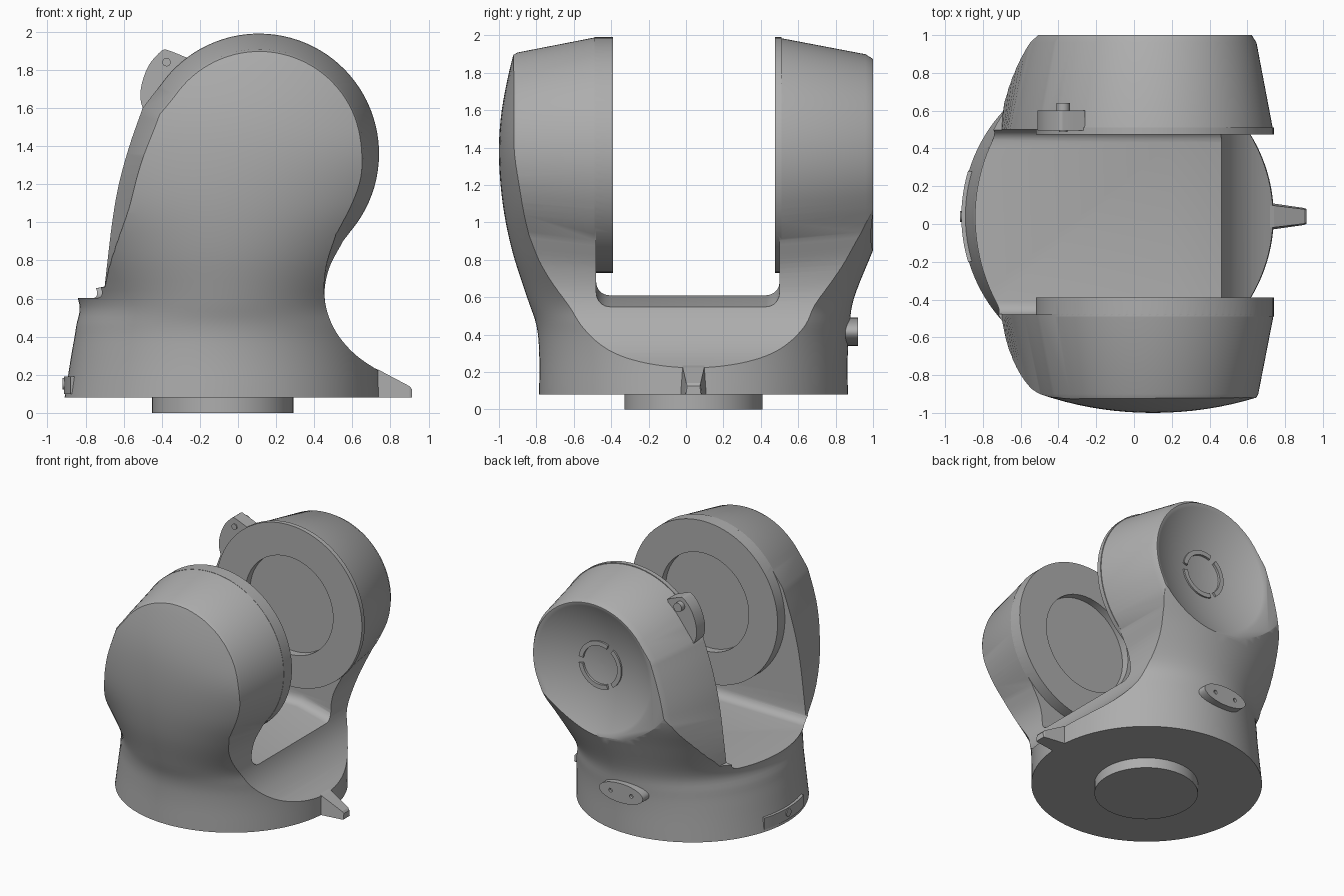
import bpy, bmesh, math
from mathutils import Vector

cube = bpy.data.objects.get("Cube")
if cube:
    bpy.data.objects.remove(cube, do_unlink=True)

grey = bpy.data.materials.new("plain grey")
grey.use_nodes = True
grey.diffuse_color = (0.42, 0.42, 0.42, 1)
grey.node_tree.nodes["Principled BSDF"].inputs["Base Color"].default_value = (0.42, 0.42, 0.42, 1)

HX, HZ, HR = 0.11, 1.36, 0.63      # head centre and radius
BX, BY = -0.085, 0.04              # base centre


def spline(pts, n):
    """Smooth curve through points of any dimension."""
    pts = [Vector(p) for p in pts]
    pts = [2 * pts[0] - pts[1]] + pts + [2 * pts[-1] - pts[-2]]
    out = []
    for a, b, c, d in zip(pts, pts[1:], pts[2:], pts[3:]):
        for i in range(n):
            t = i / n
            out.append(b + (c - a) * (t / 2) + (2 * a - 5 * b + 4 * c - d) * (t * t / 2)
                       + (3 * b - a - 3 * c + d) * (t ** 3 / 2))
    return out + [pts[-2]]


def loft(name, rings):
    """Closed solid skinned over rings of equal length."""
    bm = bmesh.new()
    rows = [[bm.verts.new(p) for p in ring] for ring in rings]
    n = len(rows[0])
    for r, s in zip(rows, rows[1:]):
        for i in range(n):
            bm.faces.new((r[i], r[(i + 1) % n], s[(i + 1) % n], s[i]))
    bm.faces.new(rows[0])
    bm.faces.new(rows[-1])
    bmesh.ops.recalc_face_normals(bm, faces=bm.faces)
    mesh = bpy.data.meshes.new(name)
    bm.to_mesh(mesh)
    bm.free()
    ob = bpy.data.objects.new(name, mesh)
    bpy.context.collection.objects.link(ob)
    mesh.materials.append(grey)
    return ob


def prism_y(name, outline, y0, y1):
    return loft(name, [[(x, y, z) for x, z in outline] for y in (y0, y1)])


def circle(x, z, r, n=72, rz=None):
    rz = rz or r
    return [(x + r * math.cos(math.tau * i / n), z + rz * math.sin(math.tau * i / n)) for i in range(n)]


def arc_band(name, c, r0, r1, a0, a1, h0, h1, upright=True, n=16):
    """Curved bar around a vertical axis, or around a y axis."""
    rings = []
    for i in range(n + 1):
        a = math.radians(a0 + (a1 - a0) * i / n)
        quad = ((r0, h0), (r1, h0), (r1, h1), (r0, h1))
        ring = [(c[0] + r * math.cos(a), c[1] + r * math.sin(a), h) for r, h in quad]
        rings.append(ring if upright else [(x, h, z) for x, z, h in ring])
    return loft(name, rings)


def combine(target, tool, operation):
    mod = target.modifiers.new("cut", 'BOOLEAN')
    mod.operation, mod.object, mod.solver = operation, tool, 'EXACT'
    bpy.context.view_layer.objects.active = target
    bpy.ops.object.modifier_apply(modifier=mod.name)
    bpy.data.objects.remove(tool, do_unlink=True)


def smooth(ob, angle=28):
    bpy.ops.object.select_all(action='DESELECT')
    ob.select_set(True)
    bpy.context.view_layer.objects.active = ob
    bpy.ops.object.shade_smooth_by_angle(angle=math.radians(angle))


# Body: round base swelling into broad arms (z, centre x, half width, front y, back y)
rows = spline([(.08, -.085, .825, -.785, .865), (.3, -.07, .805, -.785, .865),
               (.45, -.055, .795, -.80, .875), (.6, -.04, .80, -.85, .90),
               (.85, 0, 1.0, -.93, 1.0), (1.1, .05, 1.25, -.98, 1.1),
               (1.36, .1, 1.4, -1, 1.14), (1.6, .1, 1.4, -.985, 1.14),
               (1.87, .1, 1.4, -.93, 1.14), (2.05, .1, 1.4, -.87, 1.14)], 5)
rings = []
for z, cx, half, front, back in rows:
    ring = []
    for i in range(128):
        a = math.tau * i / 128
        depth = back - BY if math.sin(a) > 0 else BY - front
        ring.append((cx + half * math.cos(a), BY + depth * math.sin(a), z))
    rings.append(ring)
body = loft("yoke_body", rings)

# Front outline of the arms, tapering outwards
outline = [(1.05, 0)]
outline += [tuple(p) for p in spline([(.95, .1), (.74, .22), (.6, .32), (.5, .45),
                                      (.455, .6), (.475, .75), (.55, .9)], 6)]
for i in range(49):
    a = math.radians(-35 + 180 * i / 48)
    outline.append((HX + HR * math.cos(a), HZ + HR * math.sin(a)))
outline += [tuple(p) for p in spline([(-.5, 1.6), (-.57, 1.4), (-.625, 1.2), (-.66, 1.0), (-.69, .75)], 5)]
outline += [(-.70, .66), (-1, .62), (-1.05, 0)]


def tapered(y, s):
    ring = []
    for x, z in outline:
        t = min(max((z - .5) / .6, 0), 1)
        k = 1 + (s - 1) * t * t * (3 - 2 * t)
        ring.append((HX + (x - HX) * k, y, HZ + (z - HZ) * k))
    return ring


arms = loft("arm_outline", [tapered(y, s) for y, s in
                            ((-1.02, .77), (-.9, .87), (-.48, 1), (.48, 1), (.96, .855), (1.0, .815))])
combine(body, arms, 'INTERSECT')

# Gap between the arms, with a rounded floor
gap = prism_y("gap", [(-1.3, .6), (.2, .61), (.5, .54), (1.3, .3), (1.3, 2.3), (-1.3, 2.3)], -.48, .5)
bm = bmesh.new()
bm.from_mesh(gap.data)
edges = [e for e in bm.edges if all(v.co.z < 1 for v in e.verts)
         and abs(e.verts[0].co.y - e.verts[1].co.y) < .01]
bmesh.ops.bevel(bm, geom=edges, offset=.07, segments=5, profile=.5, affect='EDGES')
bm.to_mesh(gap.data)
bm.free()
combine(body, gap, 'DIFFERENCE')

# Round inner pads with shallow recesses
for inner, outer, side in ((-.39, -.49, -1), (.475, .51, 1)):
    combine(body, prism_y("pad", circle(HX, HZ, HR, 96), inner, outer), 'UNION')
    combine(body, prism_y("recess", circle(HX, HZ, .38), inner - side * .1, inner + side * .06), 'DIFFERENCE')

# Concave dish on the back arm
dish_rings = []
for i in range(13):
    r = .64 * (1 - i / 12) + .004
    y = 2.024 - math.sqrt(1.144 ** 2 - r * r)
    dish_rings.append([(x, y, z) for x, z in circle(HX, HZ, r, 96)])
dish_rings.insert(0, [(x, 1.3, z) for x, z in circle(HX, HZ, .64, 96)])
combine(body, loft("dish", dish_rings), 'DIFFERENCE')
smooth(body)

# Ring segments in the dish
for k in range(3):
    arc_band(f"dish_ring_{k + 1}", (HX, HZ), .15, .185, 120 * k + 8, 120 * k + 112, .86, .908, False)

# Foot under the base
foot = loft("foot", [[(x, y, z) for x, y in circle(-.08, BY, .37)] for z in (0, .1)])
smooth(foot)

# Pointer on the base
loft("pointer", [[(x, BY - w, .08), (x, BY + w, .08), (x, BY + w * .85, h), (x, BY - w * .85, h)]
                 for x, w, h in ((.6, .075, .28), (.74, .068, .225), (.9, .045, .14), (.912, .04, .125))])

# Curved plate and knob opposite the pointer
smooth(arc_band("base_plate", (BX, BY), .79, .829, 163, 197, .1, .19))
knob = loft("base_knob", [[(x, BY + u, .152 + v) for u, v in circle(0, 0, .03, 20)] for x in (-.85, -.92)])
smooth(knob)

# Oval button with two screw holes on the back
button = prism_y("oval_button", circle(-.08, .415, .19, 48, .075), .8, .92)
for dx in (-.09, .09):
    combine(button, prism_y("hole", circle(-.08 + dx, .415, .015, 16), .9, .95), 'DIFFERENCE')
smooth(button)

# Catch on the back arm, with its pin
catch = prism_y("catch", spline([(-.3, 1.7), (-.44, 1.55), (-.5, 1.6), (-.51, 1.7), (-.47, 1.82),
                                 (-.4, 1.9), (-.36, 1.9), (-.26, 1.86)], 4), .495, .6)
smooth(catch)
smooth(prism_y("catch_pin", circle(-.375, 1.84, .035, 20), .55, .64))
smooth(prism_y("catch_pin_front", circle(-.375, 1.84, .022, 20), .487, .52))
